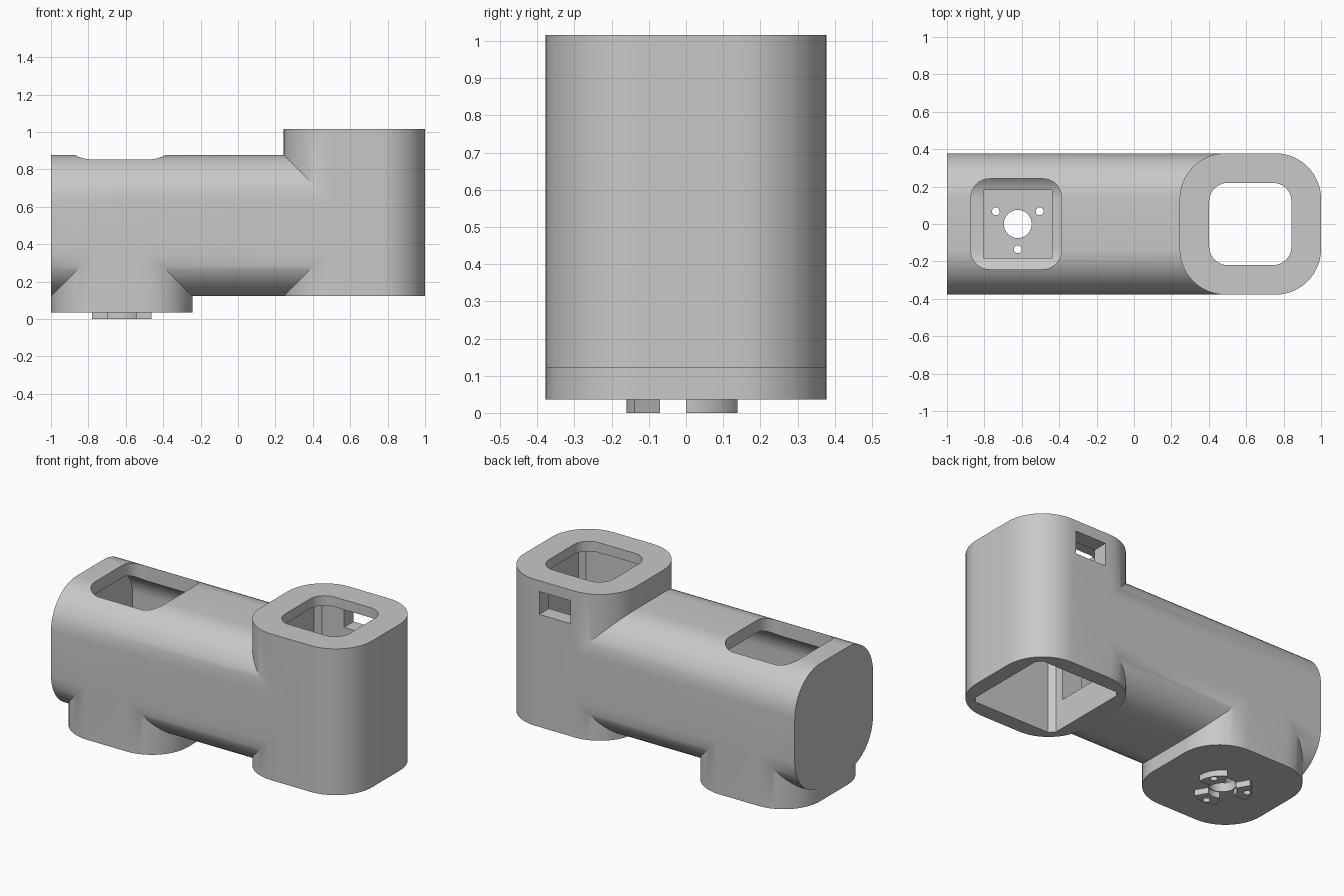
import bpy, bmesh, math
from mathutils import Matrix, Vector

if "Cube" in bpy.data.objects:
    bpy.data.objects.remove(bpy.data.objects["Cube"])

grey = bpy.data.materials.new("plain grey")
grey.use_nodes = True
tone = (0.58, 0.58, 0.58, 1)
grey.diffuse_color = tone
grey.node_tree.nodes["Principled BSDF"].inputs["Base Color"].default_value = tone

HALF, ROUND = 0.378, 0.245      # outer section of every limb
MOTOR_X, TOWER_X, TUBE_Z = -0.6215, 0.622, 0.5


def rounded_rect(hx, hy, r, steps=14):
    """Counter-clockwise outline; r = 0 gives a plain rectangle."""
    if r == 0:
        return [(hx, hy), (-hx, hy), (-hx, -hy), (hx, -hy)]
    pts = []
    for k, (sx, sy) in enumerate([(1, 1), (-1, 1), (-1, -1), (1, -1)]):
        for i in range(steps + 1):
            a = (k + i / steps) * math.pi / 2
            pts.append((sx * (hx - r) + r * math.cos(a), sy * (hy - r) + r * math.sin(a)))
    return pts


def circle(r, n=32):
    return [(r * math.cos(math.tau * i / n), r * math.sin(math.tau * i / n)) for i in range(n)]


def prism(name, outline, low, high, center=(0, 0, 0), along_x=False):
    """Closed prism from an outline, along z or along x."""
    bm = bmesh.new()
    rings = [[bm.verts.new((x, y, z)) for x, y in outline] for z in (low, high)]
    for ring in rings:
        bm.faces.new(ring)
    for i in range(len(outline)):
        bm.faces.new((rings[0][i - 1], rings[0][i], rings[1][i], rings[1][i - 1]))
    if along_x:
        bm.transform(Matrix(((0, 0, 1), (1, 0, 0), (0, 1, 0))).to_4x4())
    bm.transform(Matrix.Translation(Vector(center)))
    bmesh.ops.recalc_face_normals(bm, faces=bm.faces)
    mesh = bpy.data.meshes.new(name)
    bm.to_mesh(mesh)
    bm.free()
    mesh.materials.append(grey)
    ob = bpy.data.objects.new(name, mesh)
    bpy.context.collection.objects.link(ob)
    return ob


def combine(target, tool, operation):
    """Apply a boolean and discard the tool; use the exact solver if the first has no effect."""
    mod = target.modifiers.new("cut", "BOOLEAN")
    mod.operation, mod.object, mod.solver = operation, tool, "MANIFOLD"
    result = target.evaluated_get(bpy.context.evaluated_depsgraph_get())
    if len(result.data.vertices) == len(target.data.vertices):
        mod.solver = "EXACT"
    bpy.context.view_layer.objects.active = target
    bpy.ops.object.modifier_apply(modifier=mod.name)
    bpy.data.objects.remove(tool)


# Outer shell: horizontal tube, upright tower, foot
section = rounded_rect(HALF, HALF, ROUND)
housing = prism("housing", section, -1, TOWER_X, (0, 0, TUBE_Z), True)
combine(housing, prism("tower", section, TUBE_Z - HALF, 1.016, (TOWER_X, 0, 0)), "UNION")
combine(housing, prism("foot", section, 0.036, TUBE_Z, (MOTOR_X, 0, 0)), "UNION")

motor, tower = (MOTOR_X, 0, 0), (TOWER_X, 0, 0)
screws = [math.radians(a) for a in (30, 150, 270)]
cutters = [
    # Top access opening, hollow tube and motor pocket
    prism("access_opening", rounded_rect(0.242, 0.242, 0.1), 0.55, 1, (-0.63, 0, 0)),
    prism("tube_cavity", rounded_rect(0.302, 0.302, 0.169), -0.925, 0.2, (0, 0, TUBE_Z), True),
    prism("motor_pocket", rounded_rect(0.183, 0.183, 0), 0.09, 0.4, motor),
    prism("shaft_hole", circle(0.075), 0, 0.3, motor),
    # Tower cavity open below, smaller rounded hole above, cable passage and window
    prism("tower_cavity", rounded_rect(0.285, 0.285, 0.03, 1), 0, 0.955, tower),
    prism("tower_opening", rounded_rect(0.22, 0.22, 0.1), 0.9, 1.1, tower),
    prism("cable_passage", rounded_rect(0.2, 0.2, 0), 0.1, 0.5, (0, 0, TUBE_Z), True),
    prism("window", rounded_rect(0.105, 0.1, 0), 0.81, 0.95, (TOWER_X, 0.34, 0)),
]


def screw_hole(a):
    return prism("screw_hole", circle(0.021, 16), -0.1, 0.3,
                 (MOTOR_X + 0.135 * math.cos(a), 0.135 * math.sin(a), 0))


cutters += [screw_hole(a) for a in screws]
for cutter in cutters:
    combine(housing, cutter, "DIFFERENCE")

# Three arc-shaped lugs around the screw holes
parts = [housing]
for n, a in enumerate(screws):
    sweep = [a + math.radians(-30 + 5 * i) for i in range(13)]
    arc = [(0.16 * math.cos(t), 0.16 * math.sin(t)) for t in sweep]
    arc += [(0.08 * math.cos(t), 0.08 * math.sin(t)) for t in reversed(sweep)]
    lug = prism(f"coupling_lug_{n + 1}", arc, 0, 0.038, motor)
    combine(lug, screw_hole(a), "DIFFERENCE")
    parts.append(lug)

# Smooth rounded walls, sharp edges
for ob in bpy.context.view_layer.objects:
    ob.select_set(ob in parts)
bpy.context.view_layer.objects.active = housing
bpy.ops.object.shade_smooth_by_angle(angle=math.radians(25))
